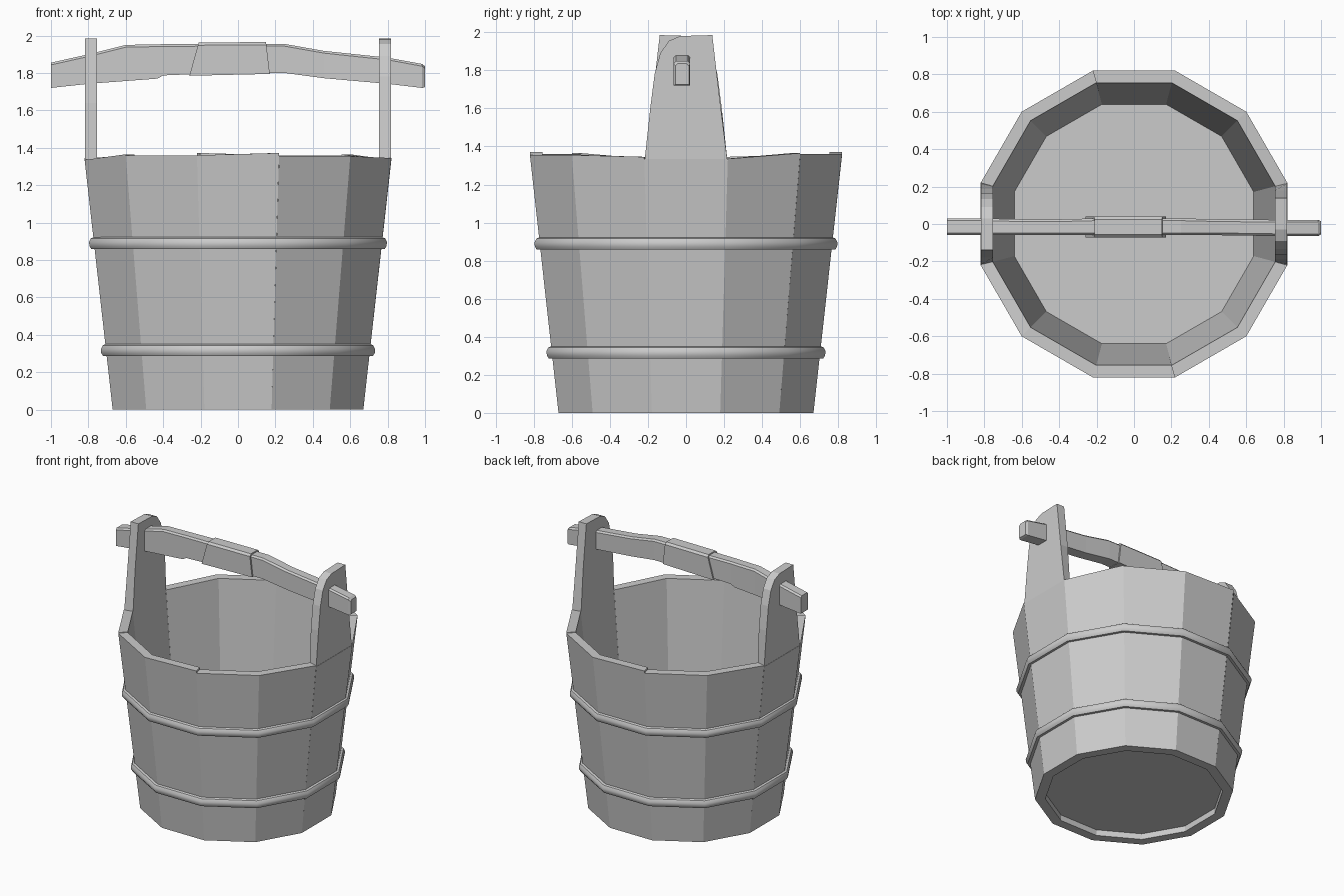
import bpy, bmesh, math

if "Cube" in bpy.data.objects:
    bpy.data.objects.remove(bpy.data.objects["Cube"])

N = 12
STEP = math.tau / N


def finish(bm, name, smooth=None):
    bmesh.ops.remove_doubles(bm, verts=bm.verts, dist=0.0005)
    bmesh.ops.recalc_face_normals(bm, faces=bm.faces)
    me = bpy.data.meshes.new(name)
    bm.to_mesh(me)
    bm.free()
    ob = bpy.data.objects.new(name, me)
    bpy.context.collection.objects.link(ob)
    if smooth:
        bpy.context.view_layer.objects.active = ob
        ob.select_set(True)
        bpy.ops.object.shade_smooth_by_angle(angle=math.radians(smooth))
        ob.select_set(False)
    return ob


def corner(i, apothem, z):
    """Corner i of a 12-sided ring whose flats face +-x and +-y."""
    a = (i - 0.5) * STEP
    r = apothem / math.cos(STEP / 2)
    return (r * math.cos(a), r * math.sin(a), z)


def face(bm, pts):
    bm.faces.new([bm.verts.new(p) for p in pts])


def loft(bm, sections):
    rings = [[bm.verts.new(p) for p in s] for s in sections]
    n = len(rings[0])
    for a, b in zip(rings, rings[1:]):
        for j in range(n):
            bm.faces.new((a[j], a[(j + 1) % n], b[(j + 1) % n], b[j]))
    bm.faces.new(rings[0])
    bm.faces.new(rings[-1])


# Staves: each flat has its own start/end height, same pattern on both halves
tops = [(1.335, 1.335), (1.335, 1.365), (1.365, 1.365), (1.372, 1.365),
        (1.355, 1.355), (1.355, 1.345)]
# swap direction so steps fall at the trailing corner of the front/back staves
tops[3] = (1.36, 1.372)
tops[2] = (1.36, 1.36)
tops = tops * 2
FLOOR_TOP, FLOOR_LOW = 0.10, 0.045

bm = bmesh.new()
for k in range(N):
    h0, h1 = tops[k]
    o0, o1 = corner(k, 0.82, h0), corner(k + 1, 0.82, h1)
    i0, i1 = corner(k, 0.755, h0), corner(k + 1, 0.755, h1)
    b0, b1 = corner(k, 0.67, 0), corner(k + 1, 0.67, 0)
    r0, r1 = corner(k, 0.60, 0), corner(k + 1, 0.60, 0)
    face(bm, (b0, b1, o1, o0))
    face(bm, (o0, o1, i1, i0))
    face(bm, (i0, i1, corner(k + 1, 0.64, FLOOR_TOP), corner(k, 0.64, FLOOR_TOP)))
    face(bm, (b0, b1, r1, r0))
    face(bm, (r0, r1, corner(k + 1, 0.60, FLOOR_LOW), corner(k, 0.60, FLOOR_LOW)))
    # Small step between neighbouring staves
    n0 = tops[(k + 1) % N][0]
    if abs(n0 - h1) > 0.001:
        face(bm, (o1, i1, corner(k + 1, 0.755, n0), corner(k + 1, 0.82, n0)))
# Floor, upper and lower side
face(bm, [corner(i, 0.64, FLOOR_TOP) for i in range(N)])
face(bm, [corner(i, 0.60, FLOOR_LOW) for i in range(N)])
finish(bm, "bucket_body")

# Hoops
profile = [(-0.012, -0.032), (0.016, -0.032), (0.026, -0.016), (0.028, 0.006),
           (0.018, 0.026), (0.004, 0.032), (-0.012, 0.032)]
for name, z in (("lower_hoop", 0.318), ("upper_hoop", 0.89)):
    wall = 0.67 + 0.15 / 1.36 * z
    bm = bmesh.new()
    rings = [[bm.verts.new(corner(i, wall + dr, z + dz)) for dr, dz in profile]
             for i in range(N)]
    m = len(profile)
    for i in range(N):
        a, b = rings[i], rings[(i + 1) % N]
        for j in range(m):
            bm.faces.new((a[j], a[(j + 1) % m], b[(j + 1) % m], b[j]))
    finish(bm, name, 40)

# Ears: tall staves with one rounded shoulder, the second turned half round
outline = [(-0.217, 1.33), (-0.188, 1.60), (-0.165, 1.78), (-0.135, 1.89),
           (-0.09, 1.955), (-0.03, 1.98), (0.138, 1.985), (0.178, 1.64), (0.217, 1.33)]
for name, s in (("right_ear", 1), ("left_ear", -1)):
    bm = bmesh.new()
    inner = [(s * 0.753, s * y * (0.93 if z < 1.4 else 1), z) for y, z in outline]
    outer = [(s * 0.818, s * y, z) for y, z in outline]
    loft(bm, [inner, outer])
    finish(bm, name)


def bar(name, stations, chamfer):
    """stations: x at bottom, x at top, z low, z high, y front, y back."""
    bm = bmesh.new()
    secs = []
    for xb, xt, z0, z1, y0, y1 in stations:
        c = chamfer
        xc = xt + (xb - xt) * c / (z1 - z0)
        secs.append([(xb, y0, z0), (xb, y1, z0), (xc, y1, z1 - c),
                     (xt, y1 - c, z1), (xt, y0 + c, z1), (xc, y0, z1 - c)])
    loft(bm, secs)
    return finish(bm, name)


# Carved carrying bar through both ears
bar("handle_bar", [
    (-1.0, -1.0, 1.72, 1.855, -0.06, 0.03),
    (-0.80, -0.80, 1.742, 1.90, -0.06, 0.03),
    (-0.60, -0.60, 1.757, 1.95, -0.06, 0.025),
    (-0.43, -0.43, 1.77, 1.953, -0.06, 0.025),
    (-0.40, -0.40, 1.787, 1.954, -0.06, 0.025),
    (-0.20, -0.20, 1.795, 1.955, -0.06, 0.03),
    (0.25, 0.25, 1.80, 1.955, -0.06, 0.03),
    (0.46, 0.46, 1.772, 1.918, -0.06, 0.025),
    (0.80, 0.80, 1.742, 1.882, -0.065, 0.022),
    (0.985, 0.985, 1.72, 1.848, -0.065, 0.022),
    (1.0, 1.0, 1.725, 1.835, -0.055, 0.015)], 0.012)

# Wrapped grip in the middle
bar("handle_grip", [
    (-0.26, -0.21, 1.785, 1.963, -0.072, 0.04),
    (0.17, 0.15, 1.795, 1.965, -0.072, 0.04)], 0.015)
